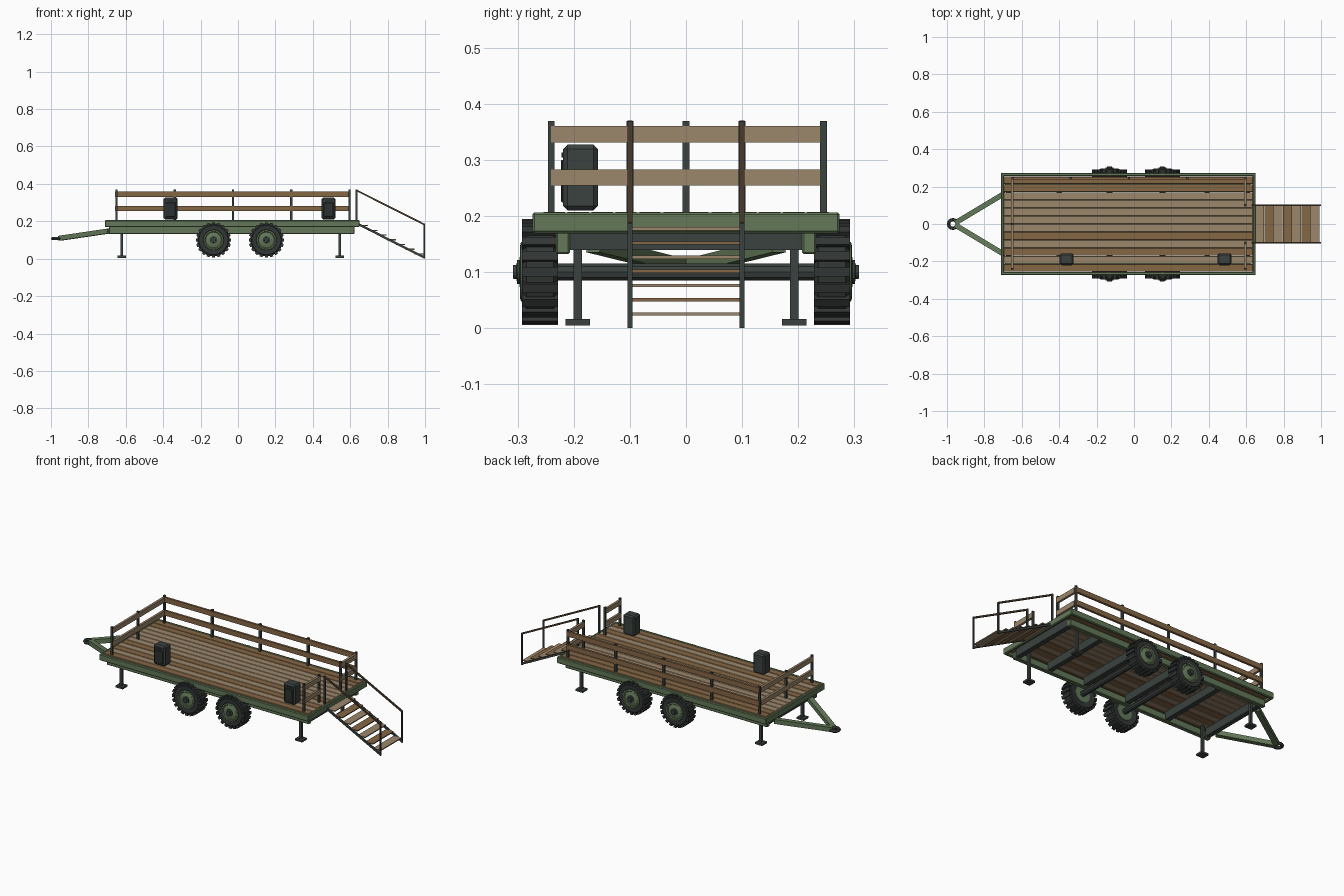
import bpy, bmesh, math
from mathutils import Vector, Matrix

if "Cube" in bpy.data.objects:
    bpy.data.objects.remove(bpy.data.objects["Cube"])


def mat(name, c):
    m = bpy.data.materials.new(name)
    m.diffuse_color = (*c, 1)
    m.use_nodes = True
    m.node_tree.nodes["Principled BSDF"].inputs["Base Color"].default_value = m.diffuse_color
    return m


GREEN = mat("olive green paint", (0.125, 0.19, 0.098))
STEEL = mat("dark steel", (0.043, 0.054, 0.049))
RUBBER = mat("tyre rubber", (0.031, 0.037, 0.034))
TAN = mat("tan wood", (0.33, 0.24, 0.145))
BROWN = mat("brown wood", (0.235, 0.135, 0.06))
DARKWOOD = mat("dark brown handrail", (0.075, 0.048, 0.028))
GRILLE = mat("speaker grille", (0.025, 0.03, 0.029))


def finish(name, bm, m):
    bmesh.ops.recalc_face_normals(bm, faces=bm.faces)
    me = bpy.data.meshes.new(name)
    bm.to_mesh(me)
    bm.free()
    me.materials.append(m)
    ob = bpy.data.objects.new(name, me)
    bpy.context.collection.objects.link(ob)
    return ob


def box(name, x, y, z, m, bevel=0):
    """Box from (min, max) ranges."""
    bm = bmesh.new()
    size = [b - a for a, b in (x, y, z)]
    mid = [(a + b) / 2 for a, b in (x, y, z)]
    bmesh.ops.create_cube(bm, size=1, matrix=Matrix.Translation(mid) @ Matrix.Diagonal((*size, 1)))
    if bevel:
        bmesh.ops.bevel(bm, geom=bm.edges[:], offset=bevel, segments=1, affect='EDGES')
    return finish(name, bm, m)


def post(name, x, y, z0, z1, w, m):
    return box(name, (x - w / 2, x + w / 2), (y - w / 2, y + w / 2), (z0, z1), m)


def beam(name, p, q, w, h, m):
    """Square bar between two points; w sideways, h upward."""
    p, q = Vector(p), Vector(q)
    d = (q - p).normalized()
    s = d.cross(Vector((0, 0, 1))).normalized()
    u = s.cross(d)
    bm = bmesh.new()
    ends = [[bm.verts.new(c + s * a * w / 2 + u * b * h / 2)
             for a, b in ((-1, -1), (1, -1), (1, 1), (-1, 1))] for c in (p, q)]
    for e in ends:
        bm.faces.new(e)
    for i in range(4):
        j = (i + 1) % 4
        bm.faces.new((ends[0][i], ends[0][j], ends[1][j], ends[1][i]))
    return finish(name, bm, m)


def lathe(name, prof, n, centre, m):
    """Spin (radius, y) profile around the y axis, capping both ends."""
    bm = bmesh.new()
    cx, cz = centre
    rings = [[bm.verts.new((cx + r * math.cos(2 * math.pi * i / n), y,
                            cz + r * math.sin(2 * math.pi * i / n))) for i in range(n)]
             for r, y in prof]
    for a, b in zip(rings, rings[1:]):
        for i in range(n):
            j = (i + 1) % n
            bm.faces.new((a[i], a[j], b[j], b[i]))
    bm.faces.new(rings[0])
    bm.faces.new(rings[-1])
    return finish(name, bm, m)


# Deck frame
for s, side in ((-1, "front"), (1, "back")):
    box(f"{side}_deck_edge", (-0.712, 0.65), sorted((s * 0.256, s * 0.274)), (0.169, 0.206), GREEN, 0.004)
    box(f"{side}_lower_rail", (-0.69, 0.623), sorted((s * 0.207, s * 0.232)), (0.132, 0.172), GREEN, 0.003)
box("left_deck_edge", (-0.712, -0.696), (-0.27, 0.27), (0.169, 0.206), GREEN, 0.004)
box("right_deck_edge", (0.634, 0.65), (-0.27, 0.27), (0.169, 0.206), GREEN, 0.004)

# Cross members under the deck
for x in (-0.67, -0.4, -0.13, 0.15, 0.39, 0.605):
    box("cross_member", (x - 0.014, x + 0.014), (-0.21, 0.21), (0.139, 0.184), STEEL)

# Deck planks
N, W = 12, 0.512
for i, c in enumerate("BTBTBTTTTTBB"):
    y0 = -W / 2 + i * W / N
    box("deck_plank", (-0.698, 0.636), (y0 + 0.001, y0 + W / N - 0.001), (0.184, 0.207),
        TAN if c == "T" else BROWN, 0.002)

# Railing posts and boards
X0, X1, YR = -0.65, 0.596, 0.245
for i in range(5):
    post("back_rail_post", X0 + i * (X1 - X0) / 4, YR, 0.2, 0.369, 0.012, STEEL)
for x, y in ((X0, 0), (X0, -0.24), (X1, -0.24), (X1, -0.1), (X1, 0.1)):
    post("end_rail_post", x, y, 0.2, 0.369, 0.012, STEEL)
T = 0.0066
for z in ((0.254, 0.283), (0.331, 0.36)):
    box("back_rail_board", (X0 - 0.002, X1 + 0.002), (YR - T, YR + T), z, BROWN)
    box("left_rail_board", (X0 - T, X0 + T), (-0.241, YR - T), z, TAN)
    box("right_rail_board_back", (X1 - T, X1 + T), (0.098, YR - T), z, TAN)
    box("right_rail_board_front", (X1 - T, X1 + T), (-0.241, -0.098), z, TAN)

# Speakers with grille, knobs and feet
for x in (-0.36, 0.484):
    box("speaker", (x - 0.037, x + 0.037), (-0.219, -0.157), (0.21, 0.327), STEEL, 0.008)
    box("speaker_grille", (x - 0.026, x + 0.026), (-0.223, -0.215), (0.224, 0.3), GRILLE, 0.002)
    box("speaker_badge_strip", (x - 0.02, x + 0.02), (-0.222, -0.215), (0.304, 0.313), GRILLE)

# Wheels and axles
CZ = 0.1
for cx in (-0.131, 0.152):
    lathe("axle", [(0.016, -0.24), (0.016, 0.24)], 10, (cx, CZ), STEEL)
    for s in (-1, 1):
        P = lambda pr: [(r, s * y) for r, y in pr]
        lathe("tyre", P([(0.05, 0.232), (0.078, 0.228), (0.088, 0.236), (0.088, 0.284),
                         (0.078, 0.292), (0.055, 0.291), (0.05, 0.286)]), 24, (cx, CZ), RUBBER)
        lathe("wheel_rim", P([(0.048, 0.23), (0.053, 0.26), (0.053, 0.294), (0.046, 0.296),
                              (0.042, 0.292), (0.024, 0.297)]), 20, (cx, CZ), GREEN)
        lathe("wheel_hub", P([(0.021, 0.28), (0.021, 0.301), (0.013, 0.302), (0.012, 0.308)]),
              12, (cx, CZ), STEEL)
        # Tread lugs around the tyre
        bm = bmesh.new()
        for k in range(20):
            M = (Matrix.Translation((cx, s * 0.26, CZ)) @ Matrix.Rotation(2 * math.pi * k / 20, 4, 'Y')
                 @ Matrix.Translation((0, 0, 0.087)) @ Matrix.Diagonal((0.017, 0.064, 0.015, 1)))
            bmesh.ops.create_cube(bm, size=1, matrix=M)
        finish("tyre_tread", bm, RUBBER)

# Support jacks
for x in (-0.622, 0.544):
    for y in (-0.193, 0.193):
        post("jack_leg", x, y, 0.012, 0.18, 0.015, STEEL)
        box("jack_foot", (x - 0.023, x + 0.023), (y - 0.022, y + 0.022), (0.005, 0.016), STEEL)

# Drawbar with coupling ring
for s in (-1, 1):
    beam("drawbar", (-0.69, s * 0.165, 0.148), (-0.955, s * 0.006, 0.109), 0.028, 0.026, GREEN)
bm = bmesh.new()
n, k, R, r = 16, 6, 0.023, 0.009
ring = [[bm.verts.new((-0.968 + (R + r * math.cos(b)) * math.cos(a),
                       (R + r * math.cos(b)) * math.sin(a), 0.107 + r * math.sin(b)))
         for b in (2 * math.pi * j / k for j in range(k))]
        for a in (2 * math.pi * i / n for i in range(n))]
for i in range(n):
    for j in range(k):
        a, b = ring[i], ring[(i + 1) % n]
        bm.faces.new((a[j], b[j], b[(j + 1) % k], a[(j + 1) % k]))
finish("coupling_ring", bm, STEEL)

# Stairs
for s in (-1, 1):
    y = s * 0.1
    beam("stair_stringer", (0.638, y, 0.187), (0.994, y, 0.008), 0.009, 0.012, STEEL)
    beam("stair_handrail", (0.632, y, 0.366), (0.994, y, 0.184), 0.009, 0.009, DARKWOOD)
    post("stair_top_post", 0.634, y, 0.18, 0.37, 0.009, STEEL)
    post("stair_bottom_post", 0.9955, y, 0.0, 0.187, 0.009, STEEL)
for i in range(7):
    x, z = 0.672 + i * 0.0495, 0.177 - i * 0.0253
    box("stair_tread", (x - 0.024, x + 0.024), (-0.096, 0.096), (z - 0.003, z + 0.003),
        BROWN if i % 2 else TAN)
